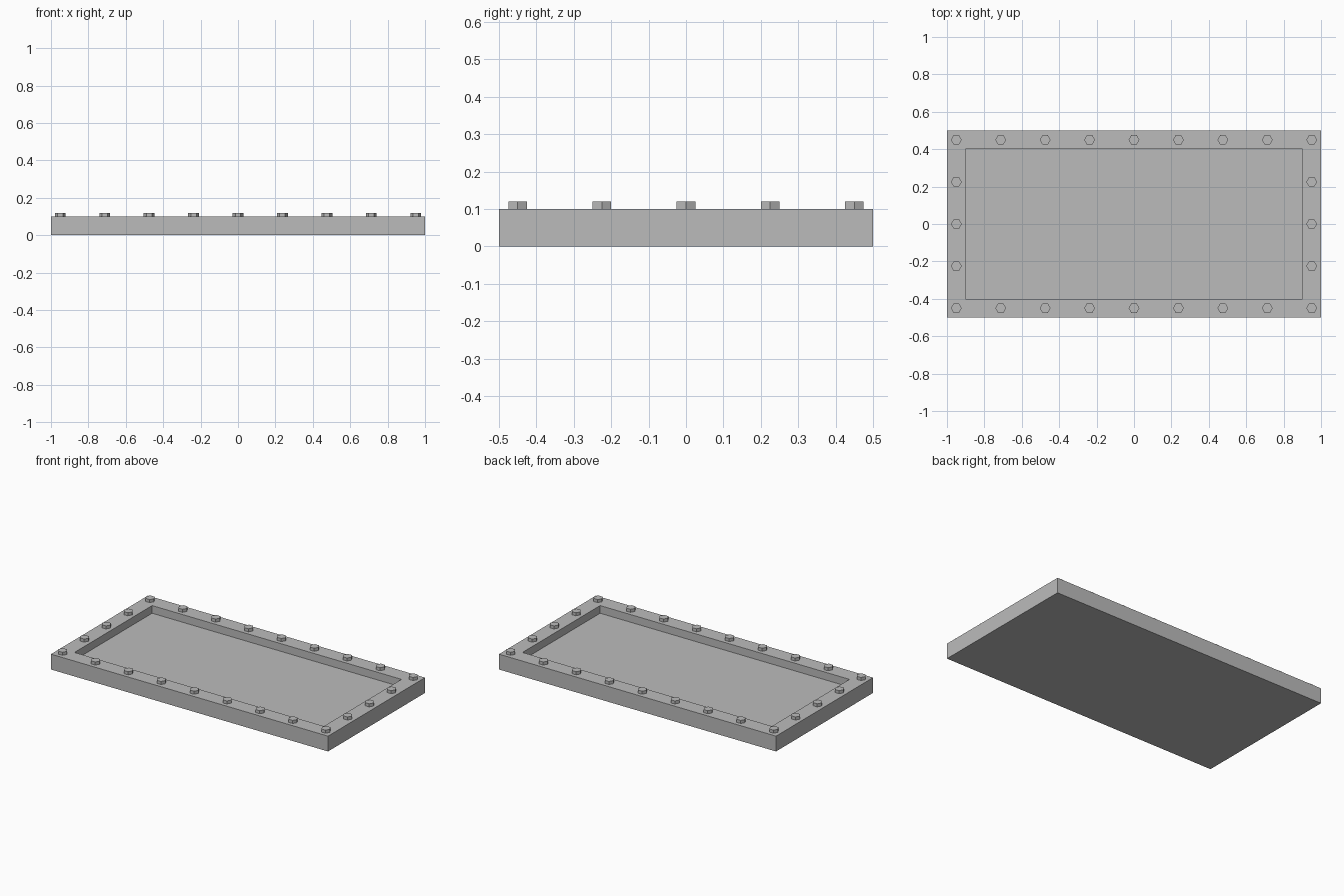
import bpy
import bmesh
import math
from mathutils import Matrix, Vector

default = bpy.data.objects.get("Cube")
if default:
    bpy.data.objects.remove(default, do_unlink=True)

LENGTH, DEPTH, HEIGHT = 2.0, 1.0, 0.1
RIM, FLOOR = 0.1, 0.05
BOLT_RADIUS, BOLT_HEIGHT = 0.029, 0.02

GREY = (0.5, 0.5, 0.5, 1.0)
metal = bpy.data.materials.new("grey_metal")
metal.use_nodes = True
metal.diffuse_color = GREY
metal.node_tree.nodes["Principled BSDF"].inputs["Base Color"].default_value = GREY


def add_object(name, bm):
    mesh = bpy.data.meshes.new(name)
    bm.to_mesh(mesh)
    bm.free()
    mesh.materials.append(metal)
    obj = bpy.data.objects.new(name, mesh)
    bpy.context.collection.objects.link(obj)
    return obj


# Tray: a slab whose top face is inset and sunk into a recess
bm = bmesh.new()
place = Matrix.Translation((0, 0, HEIGHT / 2)) @ Matrix.Diagonal((LENGTH, DEPTH, HEIGHT, 1))
bmesh.ops.create_cube(bm, size=1, matrix=place)
bm.normal_update()
top = max(bm.faces, key=lambda f: f.calc_center_median().z)
bmesh.ops.inset_region(bm, faces=[top], thickness=RIM, use_even_offset=True)
walls = bmesh.ops.extrude_discrete_faces(bm, faces=[top])
bmesh.ops.translate(bm, verts=walls["faces"][0].verts, vec=Vector((0, 0, FLOOR - HEIGHT)))
bmesh.ops.recalc_face_normals(bm, faces=bm.faces)
add_object("recessed_panel", bm)

# Hexagonal bolts: nine along each long side, three more along each short side
x_edge, y_edge = (LENGTH - RIM) / 2, (DEPTH - RIM) / 2
spots = [(x_edge * i / 4, y_edge * side) for i in range(-4, 5) for side in (-1, 1)]
spots += [(x_edge * side, y_edge * i / 2) for i in (-1, 0, 1) for side in (-1, 1)]

for number, (x, y) in enumerate(spots, 1):
    bm = bmesh.new()
    place = (Matrix.Translation((x, y, HEIGHT + BOLT_HEIGHT / 2))
             @ Matrix.Rotation(math.radians(90), 4, "Z"))
    bmesh.ops.create_cone(bm, cap_ends=True, segments=6, radius1=BOLT_RADIUS,
                          radius2=BOLT_RADIUS, depth=BOLT_HEIGHT, matrix=place)
    add_object(f"bolt_{number}", bm)
